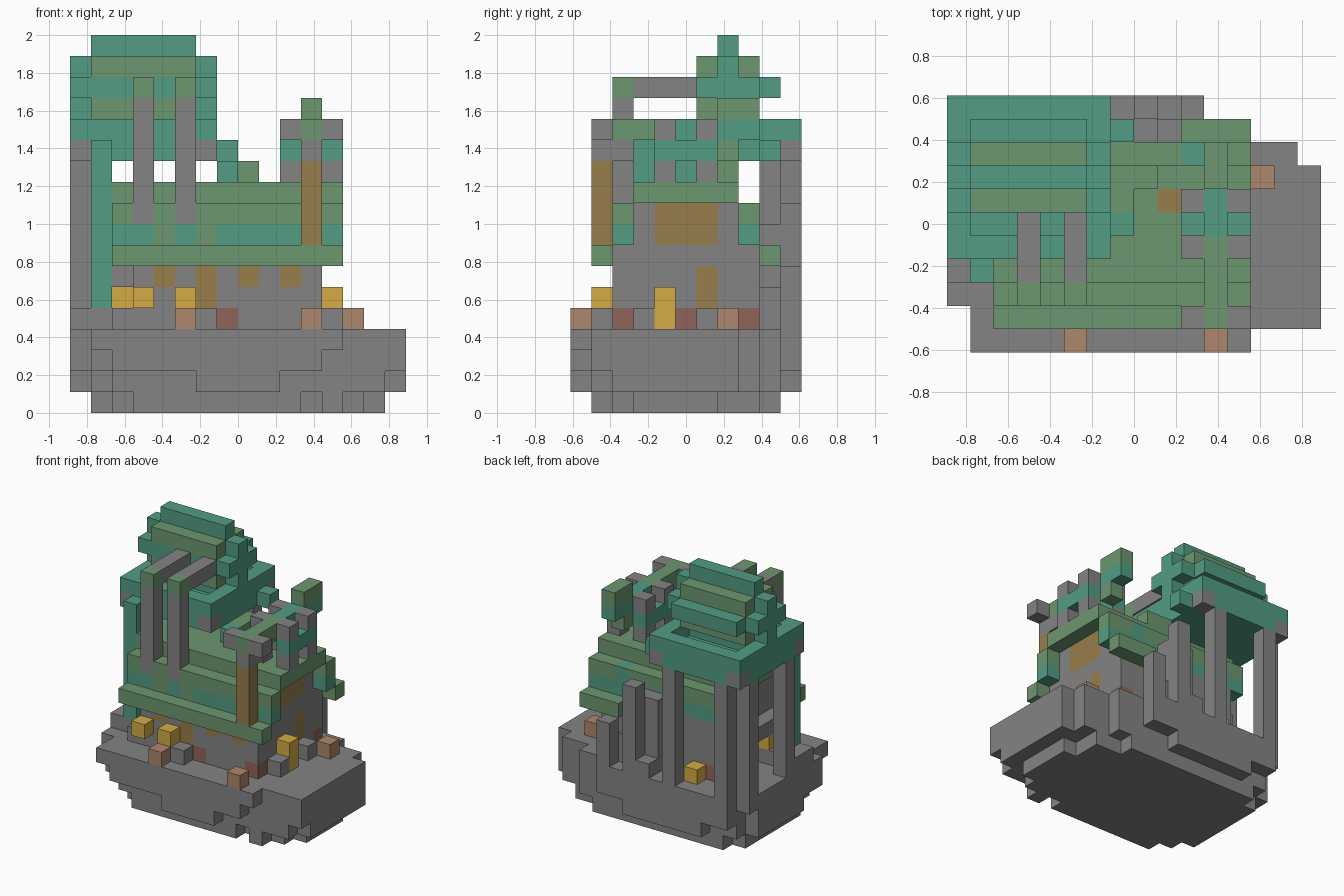
import bpy
import bmesh

if "Cube" in bpy.data.objects:
    bpy.data.objects.remove(bpy.data.objects["Cube"], do_unlink=True)

UNIT = 1 / 9
COLOURS = {
    "stone_grey": (.23, .23, .23), "moss_green": (.152, .31, .163),
    "teal": (.085, .335, .23), "timber_brown": (.31, .205, .07),
    "lantern_yellow": (.66, .41, .06), "copper": (.42, .245, .15),
    "brick_red": (.28, .13, .1),
}
MATS = {}
for label, rgb in COLOURS.items():
    mat = bpy.data.materials.new(label)
    mat.use_nodes = True
    mat.diffuse_color = (*rgb, 1)
    bsdf = mat.node_tree.nodes["Principled BSDF"]
    bsdf.inputs["Base Color"].default_value = (*rgb, 1)
    bsdf.inputs["Roughness"].default_value = .9
    MATS[label] = mat
GREY, GREEN, TEAL, BROWN, YELLOW, COPPER, RED = COLOURS
cells = {}


def span(v):
    """A single cell index, or a (first, end) range."""
    return range(*v) if isinstance(v, tuple) else (v,)


def put(part, colour, x, y, z):
    """Fill a block of cells; later blocks replace earlier ones."""
    for i in span(x):
        for j in span(y):
            for k in span(z):
                cells[i, j, k] = (part, colour)


def ring(part, colour, x, y, z):
    for i in span(x):
        for j in span(y):
            if i in (x[0], x[1] - 1) or j in (y[0], y[1] - 1):
                put(part, colour, i, j, z)


# rock base: stepped underside and rounded plan
ROCK = "rock_base"
put(ROCK, GREY, (3, 11), 1, 0)
put(ROCK, GREY, 12, 1, 0)
put(ROCK, GREY, (2, 14), 2, 0)
put(ROCK, GREY, (1, 15), (3, 7), 0)
put(ROCK, GREY, (1, 14), (7, 9), 0)
put(ROCK, GREY, (2, 12), 9, 0)
put(ROCK, GREY, (2, 15), 1, 1)
put(ROCK, GREY, (1, 16), 1, (2, 4))
put(ROCK, GREY, (1, 16), (2, 8), (1, 4))
put(ROCK, GREY, 0, (2, 9), (2, 4))
put(ROCK, GREY, 0, 9, 3)
put(ROCK, GREY, 0, (4, 9), 1)
put(ROCK, GREY, (1, 15), 8, (1, 4))
put(ROCK, GREY, (1, 13), 9, (1, 4))
put(ROCK, GREY, (1, 11), 10, (2, 4))
put(ROCK, GREY, (3, 9), 10, 1)
put(ROCK, GREY, 1, 0, 3)
put(ROCK, GREY, (2, 12), 0, (2, 4))
put(ROCK, GREY, (6, 10), 0, 1)
put(ROCK, GREY, 12, 0, 3)
put(ROCK, GREY, (0, 2), (3, 5), 4)

# house body and gable walls
put("house_walls", GREY, (3, 12), (2, 9), (4, 8))
put("house_walls", GREY, 2, (2, 5), 4)
put("house_walls", GREY, (2, 4), (3, 8), 6)
put("gable_walls", GREY, (3, 12), (3, 8), (8, 10))
put("gable_window", BROWN, 11, (4, 7), (8, 10))
put("side_door", BROWN, 11, 6, (5, 7))
for i in (4, 8, 10):
    put("front_windows", BROWN, i, 2, 6)
put("front_door", BROWN, 6, 2, (5, 7))
for i, j in ((7, 2), (3, 8), (11, 2), (11, 5), (11, 8)):
    put("red_stones", RED, i, j, 4)

# stepped roof
put("front_eave", GREEN, (2, 13), 1, 7)
put("back_eave", GREEN, (10, 13), 9, 7)
for j in (2, 8):
    put("lower_roof_tier", TEAL, (2, 13), j, 8)
    put("middle_roof_tier", GREEN, (2, 13), j, 9)
put("roof_patches", TEAL, 10, 8, 9)
for i in (4, 6):
    put("lower_roof_patches", GREEN, i, 2, 8)
put("roof_top", GREEN, (2, 13), (3, 8), 10)
put("roof_hatch", BROWN, 9, 6, 10)
put("roof_ridge", GREEN, 7, (6, 8), 11)
put("roof_ridge", GREEN, 8, 7, 11)
put("roof_bracket", TEAL, 7, 5, 11)
put("roof_bracket", TEAL, 7, 9, 12)

# tower posts on the left and back sides, with a teal one in front
for i, j in ((0, 9), (0, 5), (1, 10), (5, 10)):
    put("tower_posts", GREY, i, j, (4, 13))
put("corner_post", TEAL, 1, 3, (5, 13))

# buttresses along the back
for i, top in ((7, 5), (8, 10), (10, 7)):
    put("back_buttresses", GREY, i, 10, (4, top))
put("back_buttresses", GREY, (7, 9), 9, (4, 9))
put("back_buttresses", GREY, 9, 9, (4, 6))

# tower canopy: rim around a sunken floor, below a stepped gable
put("canopy_floor", TEAL, (0, 7), (4, 11), 12)
ring("canopy_rim", TEAL, (0, 7), (4, 11), 13)
for i in (0, 6):
    for j in (4, 10):
        put("canopy_corners", GREY, i, j, 12)
put("canopy_top", TEAL, (0, 7), 7, (13, 17))
put("canopy_shelf", TEAL, (0, 7), (6, 9), 15)
put("canopy_shelf", TEAL, (1, 6), 9, 15)
for j in (6, 8):
    for k in (14, 16):
        put("canopy_bands", GREEN, (1, 6), j, k)
put("canopy_ridge", TEAL, (1, 6), 7, 17)

# twin front posts with arms reaching back to the canopy
for i in (3, 5):
    put("front_posts", GREY, i, 2, (9, 15))
    put("post_caps", GREEN, i, 2, 15)
    put("post_arms", GREY, i, (3, 6), 15)

# trellis on the right of the roof
put("trellis_post", BROWN, 11, 1, (8, 12))
put("trellis_post_head", GREY, 11, (1, 3), 12)
put("trellis_beam", GREEN, 11, (1, 5), 13)
put("trellis_beam_end", TEAL, 11, (5, 9), 13)
put("trellis_finial", GREEN, 11, (7, 9), 14)
put("trellis_finial_foot", GREEN, 11, 7, 12)
for i in (10, 12):
    put("trellis_arms", GREY, i, 1, 13)
    put("trellis_ties", TEAL, i, 5, 12)
    for j in (4, 6):
        put("trellis_arms", GREY, i, j, 13)
        put("trellis_legs", TEAL, i, j, 12)
        put("trellis_feet", GREY, i, j, 11)

# lanterns, pots and loose stones
for i, j, k in ((3, 1, 5), (5, 1, 5), (2, 4, 5), (4, 9, 4)):
    put("lanterns", YELLOW, i, j, k)
put("side_lantern", YELLOW, 12, 4, (4, 6))
for i, j in ((5, 0), (11, 0), (13, 7)):
    put("pots", COPPER, i, j, 4)
for i, j in ((6, 1), (12, 3), (12, 6)):
    put("loose_stones", GREY, i, j, 4)

# turn each named part into one mesh of exposed faces
parts = {}
for cell, key in cells.items():
    parts.setdefault(key, []).append(cell)
for (part, colour), members in parts.items():
    bm = bmesh.new()
    for cell in members:
        for axis in range(3):
            for side in (0, 1):
                beside = list(cell)
                beside[axis] += 2 * side - 1
                if tuple(beside) in cells:
                    continue
                corners = []
                for u, v in ((0, 0), (1, 0), (1, 1), (0, 1)):
                    p = list(cell)
                    p[axis] += side
                    p[(axis + 1) % 3] += u
                    p[(axis + 2) % 3] += v
                    corners.append(bm.verts.new(
                        ((p[0] - 8) * UNIT, (p[1] - 5.5) * UNIT, p[2] * UNIT)))
                bm.faces.new(corners if side else corners[::-1])
    bmesh.ops.remove_doubles(bm, verts=bm.verts, dist=.001)
    bmesh.ops.dissolve_limit(bm, angle_limit=.01, verts=bm.verts, edges=bm.edges)
    mesh = bpy.data.meshes.new(part)
    bm.to_mesh(mesh)
    bm.free()
    mesh.materials.append(MATS[colour])
    bpy.context.collection.objects.link(bpy.data.objects.new(part, mesh))
